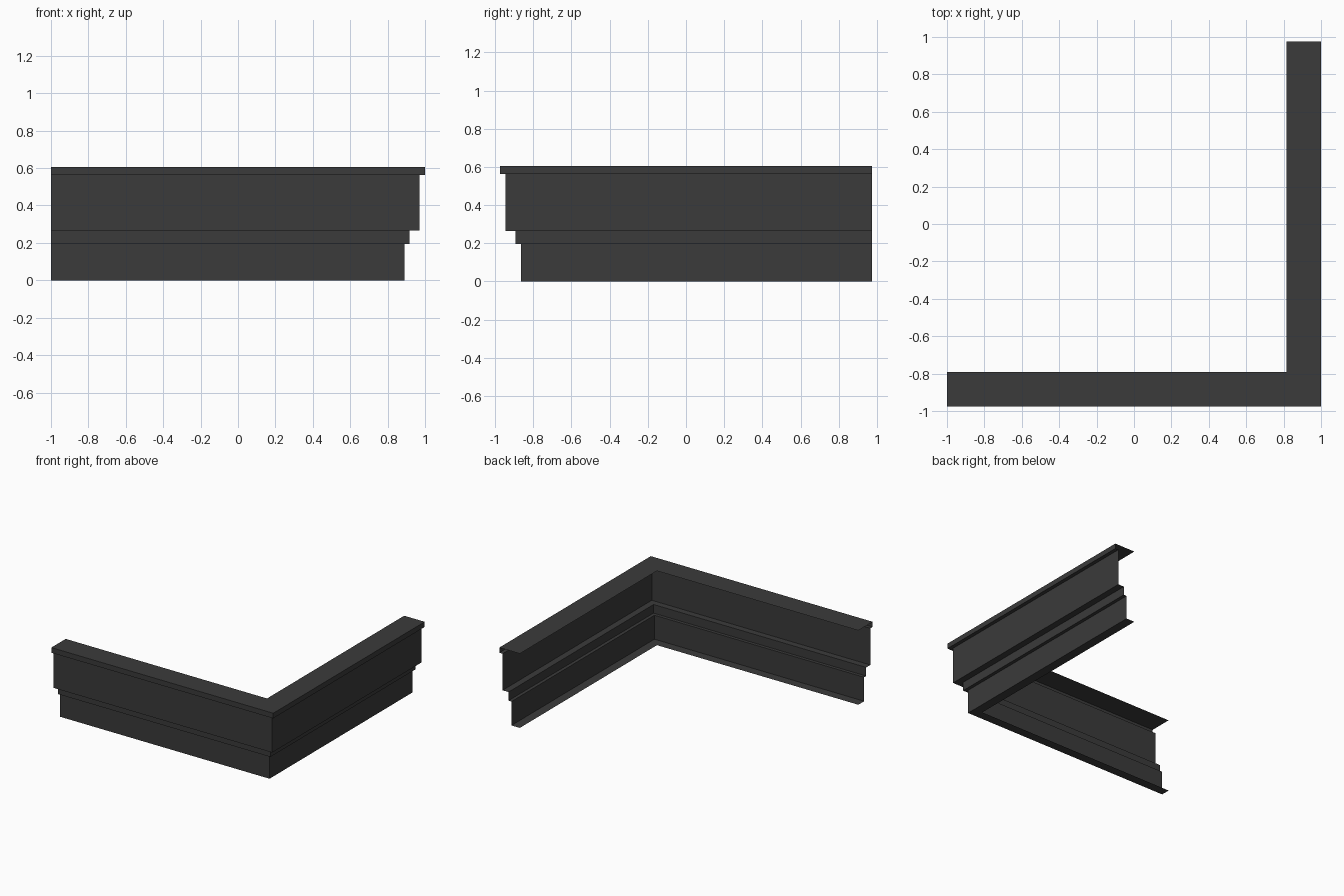
import bpy
import bmesh

cube = bpy.data.objects.get("Cube")
if cube:
    bpy.data.objects.remove(cube, do_unlink=True)

# One dark grey finish
grey = bpy.data.materials.new("dark_grey")
grey.use_nodes = True
color = (0.043, 0.043, 0.043, 1.0)
grey.diffuse_color = color
grey.node_tree.nodes["Principled BSDF"].inputs["Base Color"].default_value = color

HALF_X, HALF_Y = 1.0, 0.975

# Open sheet profile: (inset from the outer edge, height), top lip to bottom lip
profile = [
    (0.185, 0.605), (0.0, 0.605), (0.0, 0.563),
    (0.03, 0.563), (0.03, 0.265), (0.083, 0.265),
    (0.083, 0.195), (0.11, 0.195), (0.11, 0.0), (0.185, 0.0),
]

# Sweep the profile along the front wing, round the mitred corner, along the side wing
stations = [
    lambda d: (-HALF_X, d - HALF_Y),
    lambda d: (HALF_X - d, d - HALF_Y),
    lambda d: (HALF_X - d, HALF_Y),
]

bm = bmesh.new()
rows = [[bm.verts.new((*place(d), z)) for d, z in profile] for place in stations]
for a, b in zip(rows, rows[1:]):
    for i in range(len(profile) - 1):
        bm.faces.new((a[i + 1], b[i + 1], b[i], a[i]))

mesh = bpy.data.meshes.new("corner_cornice")
bm.to_mesh(mesh)
bm.free()
mesh.materials.append(grey)
cornice = bpy.data.objects.new("corner_cornice", mesh)
bpy.context.collection.objects.link(cornice)
